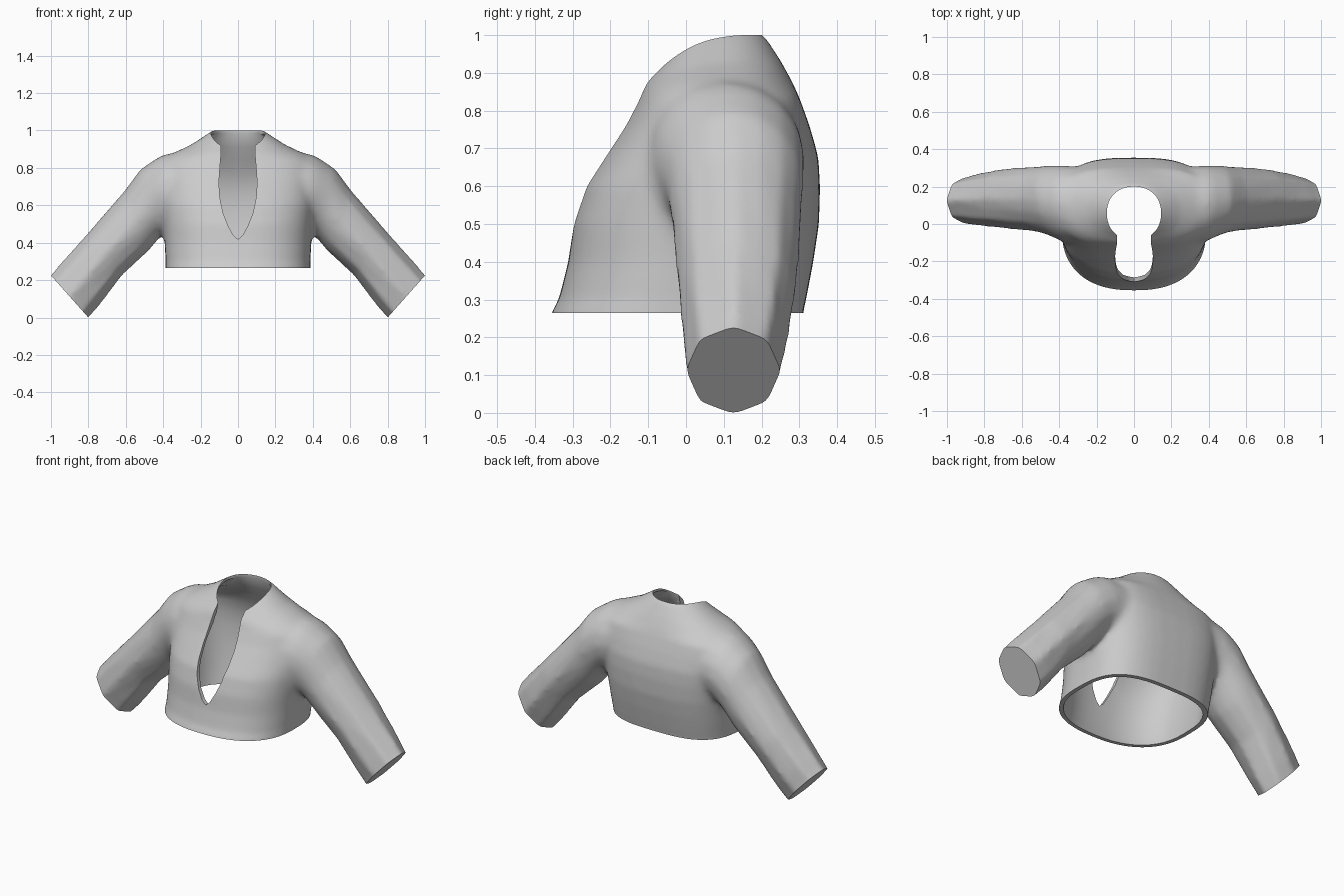
import bpy, bmesh, math
from mathutils import Vector

if "Cube" in bpy.data.objects:
    bpy.data.objects.remove(bpy.data.objects["Cube"])


def loft(name, rings):
    bm = bmesh.new()
    loops = [[bm.verts.new(p) for p in r] for r in rings]
    n = len(loops[0])
    for a, b in zip(loops, loops[1:]):
        for i in range(n):
            j = (i + 1) % n
            bm.faces.new((a[i], a[j], b[j], b[i]))
    bm.faces.new(loops[0])
    bm.faces.new(loops[-1])
    bmesh.ops.recalc_face_normals(bm, faces=bm.faces)
    me = bpy.data.meshes.new(name)
    bm.to_mesh(me)
    bm.free()
    ob = bpy.data.objects.new(name, me)
    bpy.context.collection.objects.link(ob)
    return ob


def body_ring(z, hw, yf, yb, drop=0.0, n=48):
    # horizontal oval, rounder in front than behind, front edge lowered by drop
    yc, h, pts = (yf + yb) / 2, (yb - yf) / 2, []
    for i in range(n):
        a = 2 * math.pi * i / n
        c, s = math.cos(a), math.sin(a)
        e = 2 / (2.2 if drop else 3.0 if s > 0 else 2.4)
        x = hw * math.copysign(abs(c) ** e, c)
        y = yc + h * math.copysign(abs(s) ** e, s)
        pts.append((x, y, z - drop * ((yb - y) / (yb - yf)) ** 3))
    return pts


def sleeve_ring(side, top, bottom, yf, yb, flat):
    # 16 points; flat = 1 makes a true octagon with a corner on top
    cx, cz = (top[0] + bottom[0]) / 2, (top[1] + bottom[1]) / 2
    ux, uz = (top[0] - bottom[0]) / 2, (top[1] - bottom[1]) / 2
    pts = []
    for i in range(16):
        a = math.pi * i / 8
        r = 1.03 * (1 - 0.076 * flat * (i % 2))
        c, s = r * math.cos(a), r * math.sin(a)
        pts.append((side * (cx + ux * c), (yf + yb) / 2 + (yb - yf) / 2 * s, cz + uz * c))
    return pts


def apply_mod(ob, kind, **props):
    m = ob.modifiers.new(kind, kind)
    for k, v in props.items():
        setattr(m, k, v)
    bpy.context.view_layer.objects.active = ob
    bpy.ops.object.modifier_apply(modifier=m.name)


# Torso: z, half width, front y, back y, front drop
body = [(0.265, 0.387, -0.357, 0.31), (0.30, 0.387, -0.337, 0.318),
        (0.40, 0.392, -0.312, 0.337), (0.50, 0.40, -0.298, 0.352),
        (0.60, 0.41, -0.266, 0.355), (0.68, 0.415, -0.215, 0.35),
        (0.76, 0.42, -0.162, 0.327), (0.83, 0.415, -0.125, 0.302),
        (0.875, 0.36, -0.115, 0.282, 0.015), (0.93, 0.25, -0.105, 0.252, 0.05)]
torso = loft("jacket", [body_ring(0.14, 0.387, -0.375, 0.30)]
             + [body_ring(*r) for r in body]
             + [body_ring(0.995, 0.155, -0.085, 0.21, 0.10),
                body_ring(1.03, 0.09, -0.04, 0.16, 0.09)])

# Sleeves: top (x, z), bottom (x, z), front y, back y, octagon amount
arm = [((0.27, 0.89), (0.23, 0.52), -0.11, 0.30, 0),
       ((0.41, 0.865), (0.38, 0.48), -0.085, 0.31, 0),
       ((0.52, 0.79), (0.42, 0.43), -0.05, 0.308, 0),
       ((0.60, 0.68), (0.48, 0.36), -0.035, 0.303, 0.2),
       ((0.80, 0.45), (0.62, 0.23), -0.018, 0.29, 0.6),
       ((0.94, 0.295), (0.74, 0.07), -0.005, 0.265, 1),
       ((1.0, 0.225), (0.80, 0.0), 0.004, 0.247, 1),
       ((1.05, 0.175), (0.85, -0.05), 0.008, 0.24, 1)]
sleeves = [loft("sleeve", [sleeve_ring(s, *r) for r in arm]) for s in (1, -1)]

# Fuse torso and sleeves, blending the shoulder joint
bpy.ops.object.select_all(action='DESELECT')
for ob in [torso] + sleeves:
    ob.select_set(True)
bpy.context.view_layer.objects.active = torso
bpy.ops.object.join()
apply_mod(torso, 'REMESH', mode='VOXEL', voxel_size=0.013)
group = torso.vertex_groups.new(name="shoulder_blend")
for v in torso.data.vertices:
    w = min(1 - abs(abs(v.co.x) - 0.42) / 0.18, (v.co.z - 0.36) / 0.1)
    if w > 0:
        group.add([v.index], min(w, 1), 'REPLACE')
apply_mod(torso, 'SMOOTH', factor=0.5, iterations=10)
apply_mod(torso, 'SMOOTH', factor=0.5, iterations=40, vertex_group="shoulder_blend")

# Trim the cuffs flat and close them
bm = bmesh.new()
bm.from_mesh(torso.data)
for s in (1, -1):
    bmesh.ops.bisect_plane(bm, geom=bm.verts[:] + bm.edges[:] + bm.faces[:],
                           plane_co=Vector((s * 0.9, 0, 0.1125)),
                           plane_no=Vector((s * 0.225, 0, -0.2)), clear_outer=True)
    bmesh.ops.holes_fill(bm, edges=[e for e in bm.edges if e.is_boundary], sides=0)
bmesh.ops.recalc_face_normals(bm, faces=bm.faces)
bm.to_mesh(torso.data)
bm.free()

# Hollow inside with the neck hole
t = 0.024
inner = [(r[0] - (0.02 if r[0] > 0.8 else 0), r[1] - t, r[2] + t, r[3] - t) + r[4:] for r in body]
cavity = loft("cavity_cutter", [body_ring(0.1, 0.363, -0.333, 0.286)]
              + [body_ring(*r) for r in inner]
              + [body_ring(0.983, 0.145, -0.085, 0.2, 0.09),
                 body_ring(1.2, 0.145, -0.085, 0.2, 0.09)])

# Flat hem
hem = loft("hem_cutter", [[(-0.46, -0.6, z), (0.46, -0.6, z), (0.46, 0.6, z), (-0.46, 0.6, z)]
                          for z in (0.05, 0.265)])

# Pointed front opening
half = [(0.092, 1.2), (0.09, 0.88), (0.097, 0.80), (0.102, 0.72), (0.097, 0.64),
        (0.08, 0.56), (0.055, 0.495), (0.025, 0.44)]
outline = half + [(0, 0.418)] + [(-x, z) for x, z in reversed(half)]
opening = loft("opening_cutter", [[(x, y, z) for x, z in outline] for y in (-0.7, 0.03)])

for cutter in (cavity, hem, opening):
    apply_mod(torso, 'BOOLEAN', operation='DIFFERENCE', solver='EXACT', object=cutter)
    bpy.data.objects.remove(cutter)

bpy.ops.object.select_all(action='DESELECT')
torso.select_set(True)
bpy.context.view_layer.objects.active = torso
bpy.ops.object.shade_smooth_by_angle(angle=math.radians(40))
